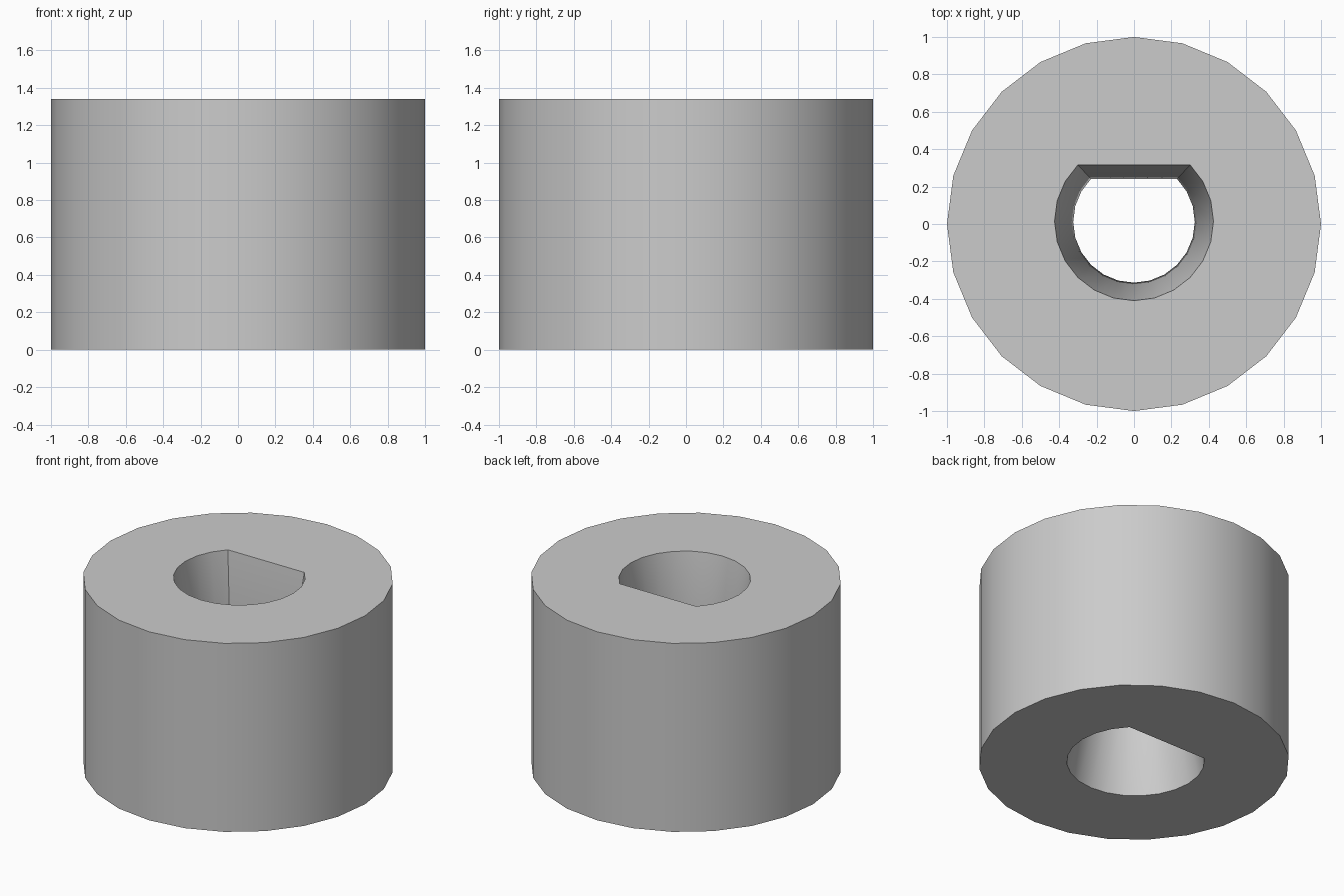
import bpy, bmesh
from math import radians, sin, cos, tan

cube = bpy.data.objects.get("Cube")
if cube:
    bpy.data.objects.remove(cube, do_unlink=True)

SIDES = 24
HEIGHT = 1.34

grey = bpy.data.materials.new("plain grey")
grey.use_nodes = True
grey.diffuse_color = (0.6, 0.6, 0.6, 1)
grey.node_tree.nodes["Principled BSDF"].inputs["Base Color"].default_value = (0.6, 0.6, 0.6, 1)


def round_section(scale):
    return [(scale * cos(radians(360 * i / SIDES)),
             scale * sin(radians(360 * i / SIDES))) for i in range(SIDES)]


def d_section(scale, radius=0.425, offset=0.015):
    """Circle with its back quarter cut flat."""
    points = []
    flat = radius * sin(radians(45))
    for i in range(SIDES):
        a = radians(360 * i / SIDES)
        x, y = radius * cos(a), radius * sin(a)
        if y > flat - 0.001:
            x, y = flat / tan(a), flat
        points.append((scale * x, scale * (y + offset)))
    return points


bm = bmesh.new()


def ring(points, z):
    return [bm.verts.new((x, y, z)) for x, y in points]


# Outer wall, end faces and a D-shaped bore that narrows to a waist
rings = [
    ring(round_section(1), 0),
    ring(round_section(1), HEIGHT),
    ring(d_section(1), HEIGHT),
    ring(d_section(0.765), HEIGHT / 2),
    ring(d_section(1.045), 0),
]
for k, lower in enumerate(rings):
    upper = rings[(k + 1) % len(rings)]
    for i in range(SIDES):
        j = (i + 1) % SIDES
        bm.faces.new((lower[i], lower[j], upper[j], upper[i]))
bmesh.ops.recalc_face_normals(bm, faces=bm.faces)

mesh = bpy.data.meshes.new("collar")
bm.to_mesh(mesh)
bm.free()
mesh.materials.append(grey)
collar = bpy.data.objects.new("collar", mesh)
bpy.context.collection.objects.link(collar)

# Smooth walls with crisp rims
bpy.ops.object.select_all(action="DESELECT")
collar.select_set(True)
bpy.context.view_layer.objects.active = collar
bpy.ops.object.shade_smooth_by_angle(angle=radians(30))
